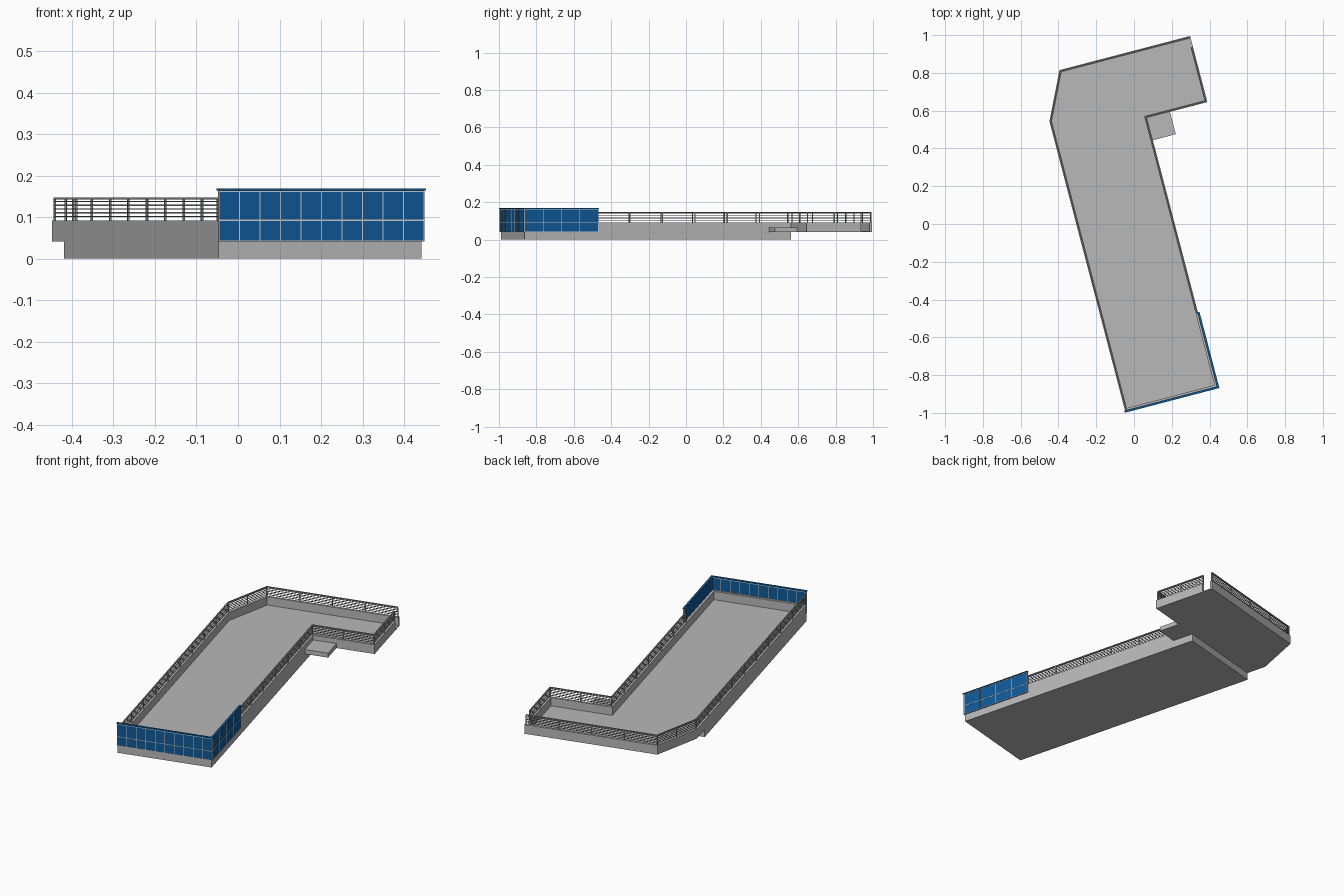
import bpy, bmesh, math
from mathutils import Vector, Matrix

if "Cube" in bpy.data.objects:
    bpy.data.objects.remove(bpy.data.objects["Cube"])

def material(name, rgb):
    m = bpy.data.materials.new(name)
    m.diffuse_color = (*rgb, 1)
    m.use_nodes = True
    m.node_tree.nodes["Principled BSDF"].inputs["Base Color"].default_value = m.diffuse_color
    return m

CONCRETE = material("concrete_grey", (0.48, 0.48, 0.48))
METAL = material("railing_grey", (0.32, 0.32, 0.33))
BLUE = material("panel_blue", (0.005, 0.10, 0.31))
LIGHT = material("mullion_light_grey", (0.62, 0.62, 0.62))

def finish(bm, name, mat):
    bmesh.ops.recalc_face_normals(bm, faces=bm.faces)
    me = bpy.data.meshes.new(name)
    bm.to_mesh(me)
    bm.free()
    me.materials.append(mat)
    ob = bpy.data.objects.new(name, me)
    bpy.context.collection.objects.link(ob)

def prism(name, pts, z0, z1, mat):
    bm = bmesh.new()
    f = bm.faces.new([bm.verts.new((p.x, p.y, z0)) for p in pts])
    ext = bmesh.ops.extrude_face_region(bm, geom=[f], use_keep_orig=True)
    for g in ext["geom"]:
        if isinstance(g, bmesh.types.BMVert):
            g.co.z = z1
    finish(bm, name, mat)

def bar(bm, p, q, z0, z1, w):
    """Upright box along the plan line p-q, w wide."""
    d = q - p
    mid = (p + q) / 2
    bmesh.ops.create_cube(bm, size=1, matrix=Matrix.Translation((mid.x, mid.y, (z0 + z1) / 2))
                          @ Matrix.Rotation(math.atan2(d.y, d.x), 4, 'Z')
                          @ Matrix.Diagonal((d.length, w, z1 - z0, 1)))

# Plan outline, set out along two perpendicular directions
ang = math.radians(14.65)
u = Vector((math.cos(ang), math.sin(ang)))
v = Vector((-u.y, u.x))
A = Vector((-0.047, -0.99))
B = A + u * 0.505
C = B + v * 1.472
D = C + u * 0.33
E = D + v * 0.362
F = E - u * 0.715
G = A + v * 1.585
outline = [A, B, C, D, E, F, G]

def inset(pts, d):
    out = []
    for i, p in enumerate(pts):
        a = (p - pts[i - 1]).normalized()
        b = (pts[(i + 1) % len(pts)] - p).normalized()
        n1, n2 = Vector((-a.y, a.x)), Vector((-b.y, b.x))
        out.append(p + (n1 + n2) * (d / (1 + n1.dot(n2))))
    return out

# Lower plinth and upper floor slab
prism("plinth", [A, B, C, C - u * 0.505], 0, 0.041, CONCRETE)
prism("floor_slab", outline, 0.041, 0.046, CONCRETE)

# Parapet: one open ring with a gap near the far end
def open_ring(pts):
    a, b, c, d, e, f, g = pts
    k = (e - d).normalized()
    return [D + v * 0.348 + (d - D).project(u), e, f, g, a, b, c, d,
            D + v * 0.301 + (d - D).project(u)]

T = 0.013
prism("parapet", open_ring(outline) + open_ring(inset(outline, T))[::-1], 0.046, 0.092, CONCRETE)

# Entrance landing in the inner corner
prism("landing", [C, C + u * 0.125, C + u * 0.125 - v * 0.122, C - v * 0.122], 0.041, 0.066, CONCRETE)

# Railings on the parapet
a, b, c, d, e, f, g = inset(outline, T / 2)
glass_end = B + v * 0.405
paths = [[e, f, g, a], [glass_end - u * T / 2, c, d, d + v * 0.295]]
rails, posts = bmesh.new(), bmesh.new()
for path in paths:
    for p, q in zip(path, path[1:]):
        bar(rails, p, q, 0.142, 0.147, 0.006)
        for i in range(5):
            z = 0.100 + i * 0.009
            bar(rails, p, q, z, z + 0.003, 0.003)
        n = max(1, round((q - p).length / 0.172))
        t = (q - p).normalized() * 0.0025
        for i in range(n + 1):
            m = p.lerp(q, i / n)
            if i < n or q == path[-1]:
                bar(posts, m - t, m + t, 0.092, 0.142, 0.005)
finish(rails, "rails", METAL)
finish(posts, "railing_posts", METAL)

# Blue screen around the front corner, with mullions and a cap
screen, mull, cap = bmesh.new(), bmesh.new(), bmesh.new()
for p, q, out, n in ((A, B + u * 0.005, -v, 10), (B, glass_end, u, 4)):
    o = out * 0.0025
    bar(screen, p + o, q + o, 0.041, 0.164, 0.005)
    bar(cap, p + o - (q - p).normalized() * 0.004, q + o + (q - p).normalized() * 0.004,
        0.164, 0.169, 0.012)
    for z in (0.041, 0.091, 0.160):
        bar(mull, p + o, q + o, z, z + 0.003, 0.007)
    t = (q - p).normalized() * 0.0013
    for i in range(n + 1):
        m = p.lerp(q, i / n) + o
        bar(mull, m - t, m + t, 0.041, 0.163, 0.007)
finish(screen, "blue_screen", BLUE)
finish(mull, "screen_mullions", LIGHT)
finish(cap, "screen_cap", BLUE)
